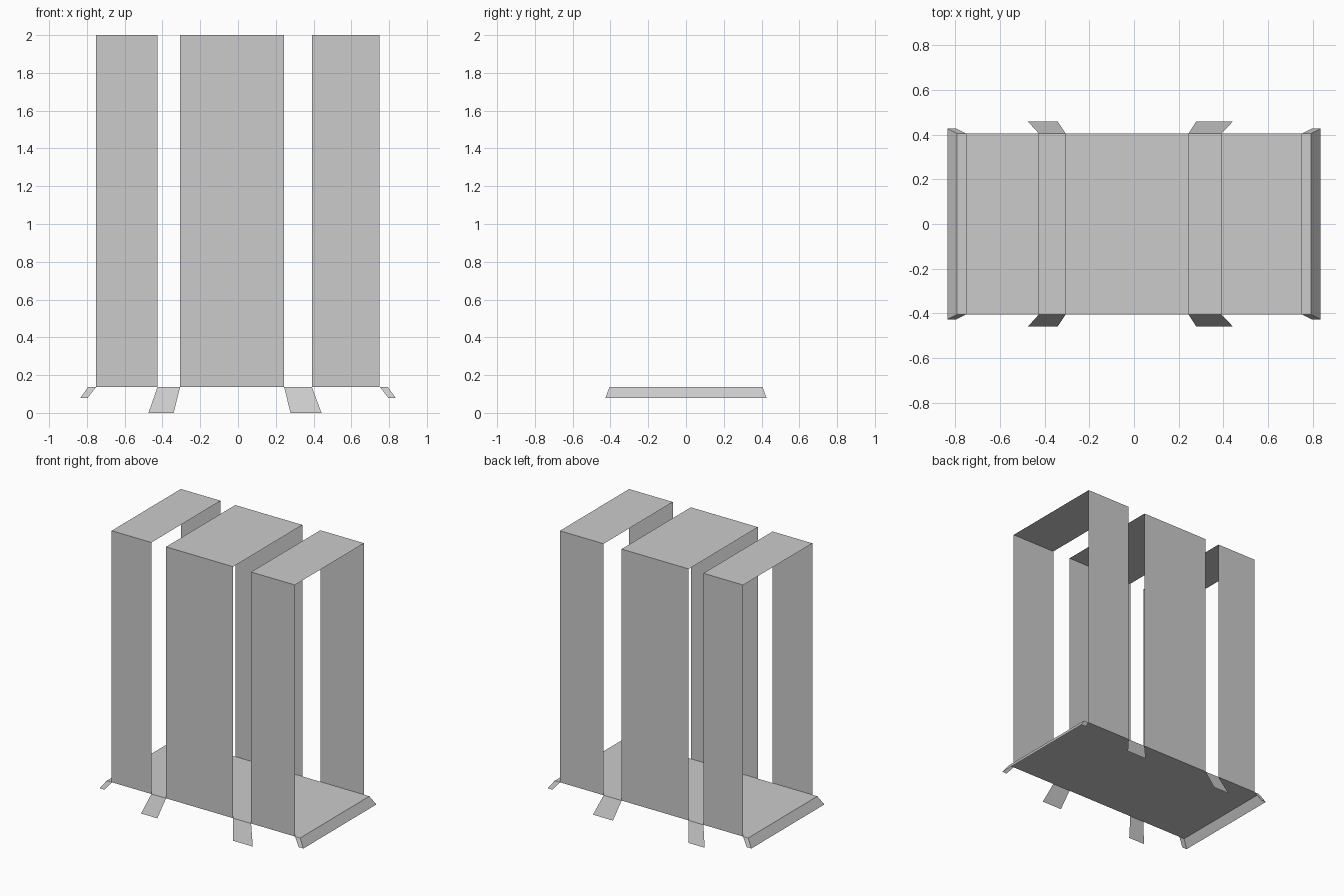
import bpy

if "Cube" in bpy.data.objects:
    bpy.data.objects.remove(bpy.data.objects["Cube"])

BASE_Z, TOP_Z = 0.137, 2.0
HALF_Y = 0.405
END_X = 0.793


def sheet(name, strips):
    """One object from strips; each strip is a pair of edge paths joined by quads."""
    verts, faces = [], []
    for a, b in strips:
        start, n = len(verts), len(a)
        verts += a + b
        faces += [(start + i, start + n + i, start + n + i + 1, start + i + 1)
                  for i in range(n - 1)]
    mesh = bpy.data.meshes.new(name)
    mesh.from_pydata(verts, [], faces)
    obj = bpy.data.objects.new(name, mesh)
    bpy.context.collection.objects.link(obj)
    return obj


# Floor plate, divided where the panels and feet meet it
cuts = [-END_X, -0.752, -0.426, -0.306, 0.244, 0.391, 0.75, END_X]
sheet("floor_plate", [([(x, -HALF_Y, BASE_Z) for x in cuts][::-1],
                       [(x, HALF_Y, BASE_Z) for x in cuts][::-1])])

# Tall panels: front, top and back, open at the sides
profile = [(-HALF_Y, BASE_Z), (-HALF_Y, TOP_Z), (HALF_Y, TOP_Z), (HALF_Y, BASE_Z)]
for name, x0, x1 in (("left_panel", -0.752, -0.426),
                     ("middle_panel", -0.306, 0.244),
                     ("right_panel", 0.391, 0.75)):
    sheet(name, [([(x0, y, z) for y, z in profile],
                  [(x1, y, z) for y, z in profile])])

# Splayed feet in the gaps, front and back
for side, top, bottom in (("left", (-0.426, -0.306), (-0.474, -0.341)),
                          ("right", (0.244, 0.391), (0.278, 0.442))):
    for place, s in (("front", -1), ("back", 1)):
        upper = [(x, s * HALF_Y, BASE_Z) for x in top]
        lower = [(x, s * 0.458, 0.0) for x in bottom]
        sheet(f"{side}_{place}_foot", [(upper, lower) if s < 0 else (lower, upper)])

# End lips: a sloping skirt that wraps round both corners
for side, s in (("left", -1), ("right", 1)):
    upper = [(s * x, y, BASE_Z) for x, y in
             ((0.751, -HALF_Y), (END_X, -HALF_Y), (END_X, HALF_Y), (0.751, HALF_Y))]
    lower = [(s * x, y, 0.079) for x, y in
             ((0.796, -0.427), (0.835, -0.427), (0.835, 0.427), (0.796, 0.427))]
    sheet(f"{side}_end_lip", [(upper, lower) if s > 0 else (lower, upper)])
